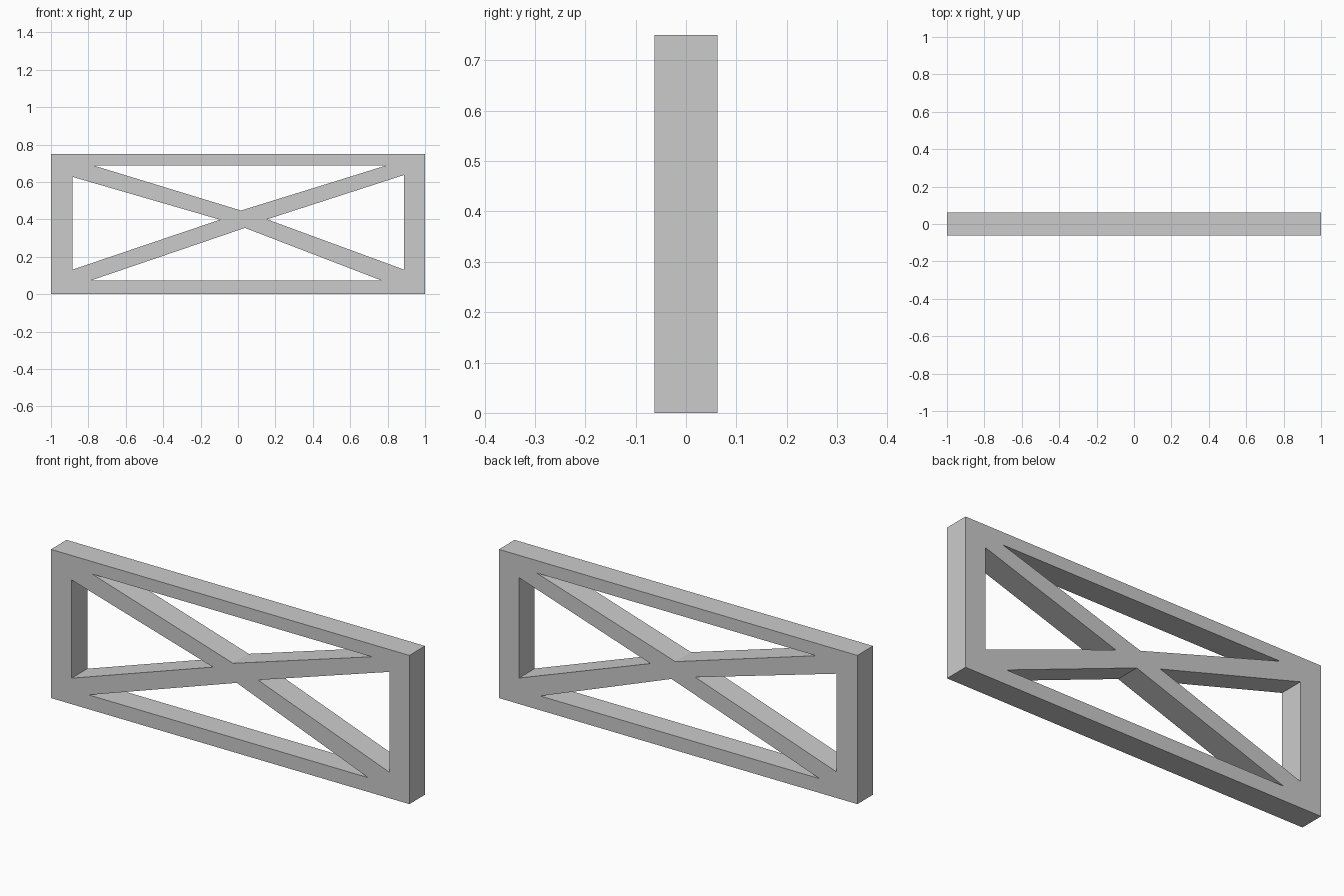
import bpy
import bmesh

if "Cube" in bpy.data.objects:
    bpy.data.objects.remove(bpy.data.objects["Cube"])

HALF_DEPTH = 0.0625

# Front outline of the frame and the four openings between the cross braces (x, z)
outline = [(-1, 0), (1, 0), (1, 0.75), (-1, 0.75)]
openings = [
    [(-0.77, 0.687), (0.79, 0.687), (0.016, 0.447)],    # top
    [(-0.79, 0.072), (0.77, 0.072), (0.037, 0.354)],    # bottom
    [(-0.885, 0.627), (-0.885, 0.131), (-0.096, 0.398)],  # left
    [(0.888, 0.637), (0.888, 0.131), (0.155, 0.40)],    # right
]

bm = bmesh.new()


def add_loop(points):
    verts = [bm.verts.new((x, -HALF_DEPTH, z)) for x, z in points]
    return [bm.edges.new((v, verts[(i + 1) % len(verts)])) for i, v in enumerate(verts)]


edges = []
for loop in [outline] + openings:
    edges += add_loop(loop)

# Fill the pierced front face, then extrude it to the back
bmesh.ops.triangle_fill(bm, edges=edges, use_beauty=True, normal=(0, -1, 0))
result = bmesh.ops.extrude_face_region(bm, geom=bm.faces[:], use_keep_orig=True)
back = [g for g in result["geom"] if isinstance(g, bmesh.types.BMVert)]
bmesh.ops.translate(bm, verts=back, vec=(0, 2 * HALF_DEPTH, 0))
bmesh.ops.recalc_face_normals(bm, faces=bm.faces[:])

mesh = bpy.data.meshes.new("cross_braced_frame")
bm.to_mesh(mesh)
bm.free()
frame = bpy.data.objects.new("cross_braced_frame", mesh)
bpy.context.collection.objects.link(frame)
